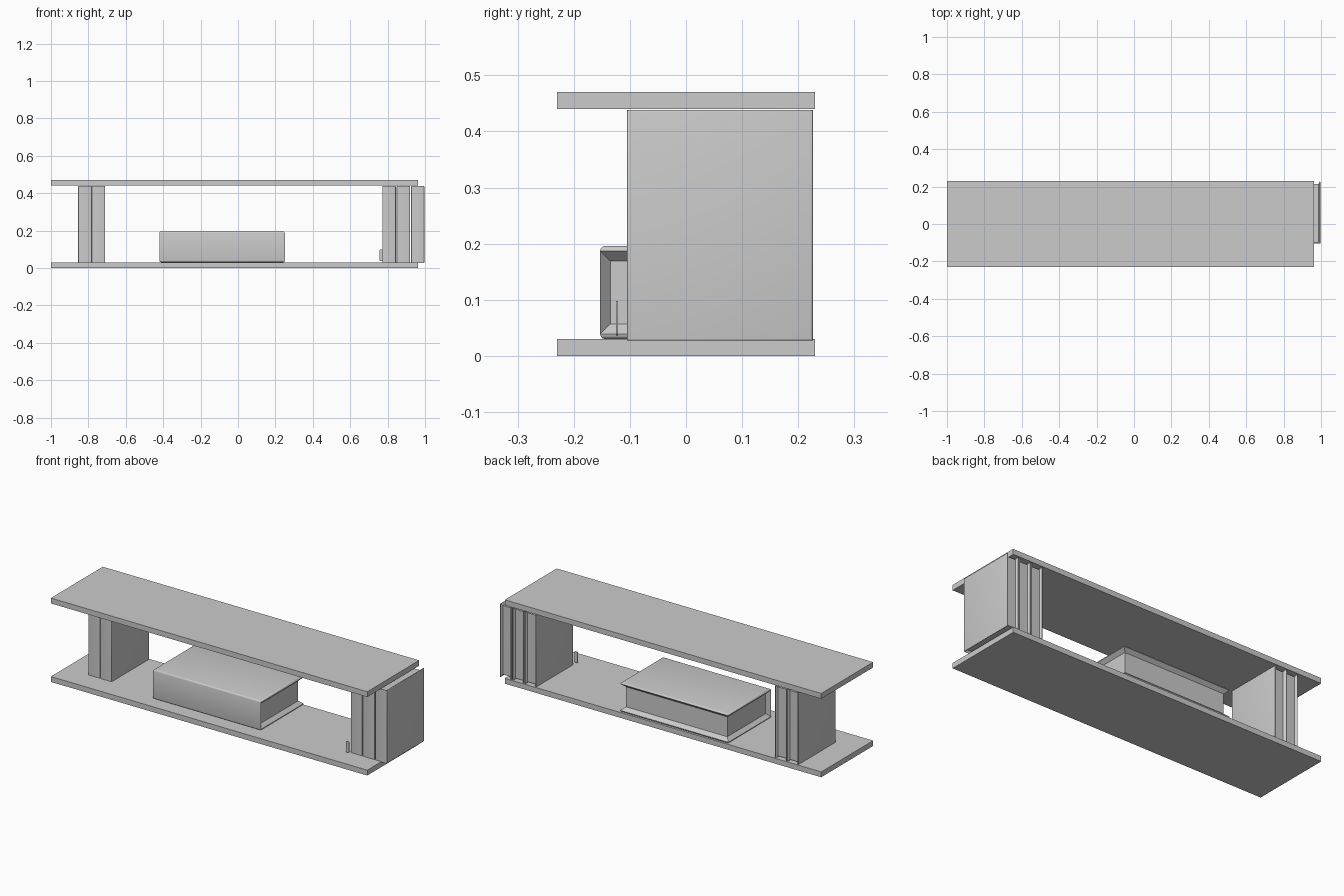
import bpy, bmesh, math

if "Cube" in bpy.data.objects:
    bpy.data.objects.remove(bpy.data.objects["Cube"], do_unlink=True)

grey = bpy.data.materials.new("light grey")
grey.use_nodes = True
colour = (0.6, 0.6, 0.6, 1)
grey.diffuse_color = colour
grey.node_tree.nodes["Principled BSDF"].inputs["Base Color"].default_value = colour


def new_box(lo, hi):
    """Box bmesh spanning two corners."""
    bm = bmesh.new()
    bmesh.ops.create_cube(bm, size=1)
    for v in bm.verts:
        v.co = [(a + b) / 2 + c * (b - a) for a, b, c in zip(lo, hi, v.co)]
    return bm


def finish(name, bm, smooth=False):
    bmesh.ops.recalc_face_normals(bm, faces=bm.faces)
    mesh = bpy.data.meshes.new(name)
    bm.to_mesh(mesh)
    bm.free()
    mesh.materials.append(grey)
    obj = bpy.data.objects.new(name, mesh)
    bpy.context.collection.objects.link(obj)
    if smooth:
        bpy.ops.object.select_all(action='DESELECT')
        obj.select_set(True)
        bpy.context.view_layer.objects.active = obj
        bpy.ops.object.shade_smooth_by_angle(angle=math.radians(35))


def book(name, lo, hi, axis, rounding, flare, recess):
    """Hardback with its spine at the front; axis is the thickness direction."""
    bm = new_box(lo, hi)
    bm.normal_update()
    # Round the rims of both covers
    rims = [e for e in bm.edges
            if abs((e.verts[0].co - e.verts[1].co)[axis]) < 1e-5]
    bmesh.ops.bevel(bm, geom=rims, offset=rounding, segments=3,
                    profile=0.5, affect='EDGES')
    bm.normal_update()
    # Sink the page block on the three sides away from the spine
    pages = [f for f in bm.faces
             if abs(f.normal[axis]) < 0.01 and f.normal.y > -0.5
             and max(abs(c) for c in f.normal) > 0.99]
    bmesh.ops.inset_region(bm, faces=pages, thickness=flare, depth=-recess,
                           use_boundary=True, use_even_offset=True)
    finish(name, bm, True)


# Shelf boards
for name, z in (("lower_shelf", 0), ("upper_shelf", 0.44)):
    finish(name, new_box((-1, -0.23, z), (0.963, 0.23, z + 0.03)))

# Standing books at both ends
for i, x in enumerate((-0.855, -0.782, 0.772, 0.848, 0.925)):
    book(f"standing_book_{i + 1}", (x, -0.105, 0.027), (x + 0.072, 0.226, 0.438),
         0, 0.004, 0.007, 0.012)

# Thick book lying flat
book("lying_book", (-0.42, -0.153, 0.03), (0.25, 0.225, 0.196),
     2, 0.009, 0.018, 0.02)

# Small ribbon end beside the right-hand books
ribbon = new_box((0.757, -0.125, 0.036), (0.776, -0.121, 0.098))
corners = [e for e in ribbon.edges
           if abs(e.verts[0].co.y - e.verts[1].co.y) > 0.003]
bmesh.ops.bevel(ribbon, geom=corners, offset=0.006, segments=3,
                profile=0.5, affect='EDGES')
finish("bookmark_ribbon", ribbon, True)
